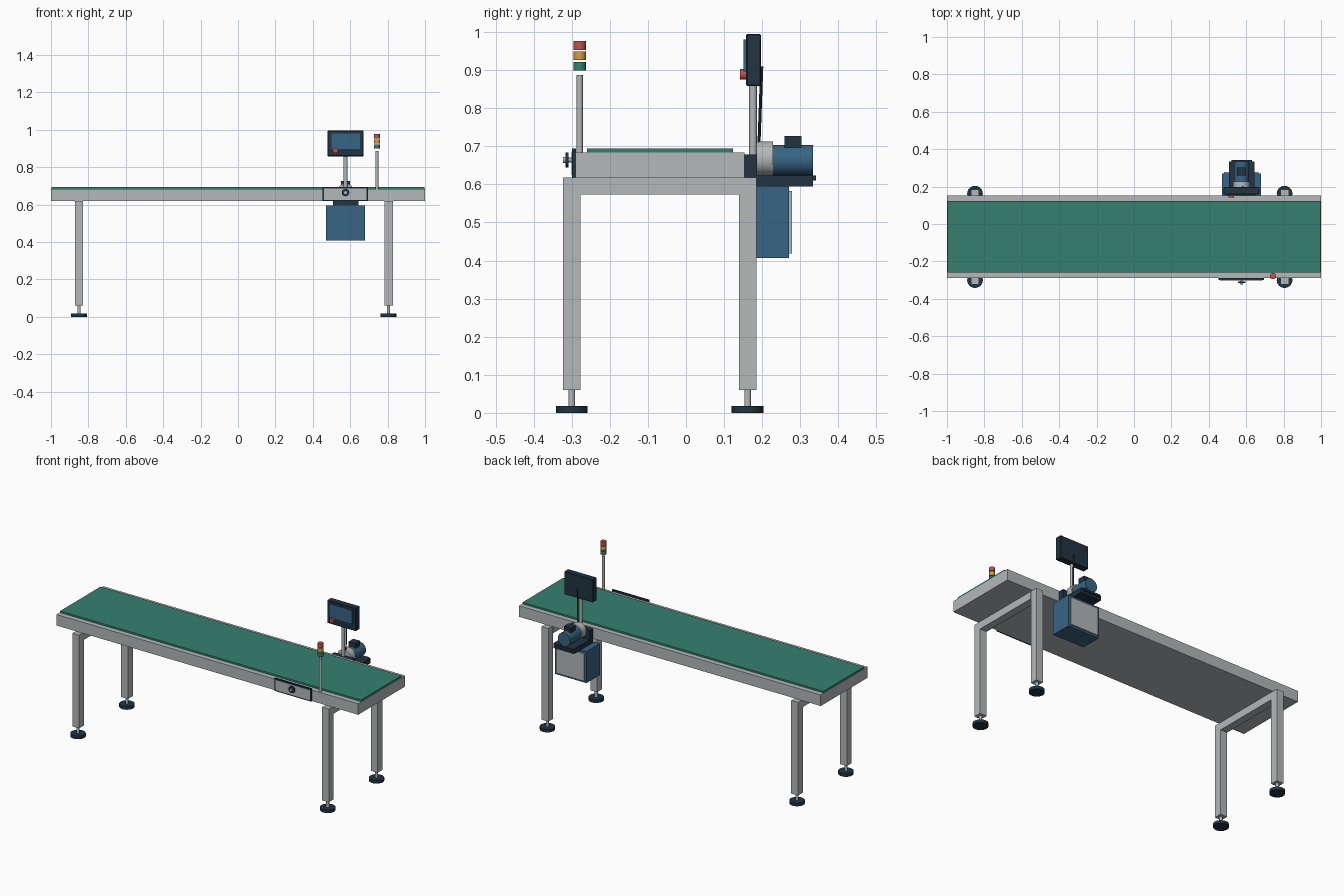
import bpy, math
from mathutils import Vector

if "Cube" in bpy.data.objects:
    bpy.data.objects.remove(bpy.data.objects["Cube"])


def material(name, hexcode):
    def lin(c):
        return c / 12.92 if c <= 0.04045 else ((c + 0.055) / 1.055) ** 2.4
    m = bpy.data.materials.new(name)
    m.diffuse_color = [lin(int(hexcode[i:i + 2], 16) / 255) for i in (0, 2, 4)] + [1]
    m.use_nodes = True
    m.node_tree.nodes["Principled BSDF"].inputs["Base Color"].default_value = m.diffuse_color
    return m


GRAY = material("aluminium gray", "B4B8BA")
GREEN = material("belt green", "35806E")
DARK = material("dark navy", "213341")
BLUE = material("machine blue", "376584")
RED = material("signal red", "C4524A")
AMBER = material("signal amber", "D69C42")


def box(name, x, y, z, mat, bevel=0):
    """Box given by its (min, max) range on each axis."""
    bpy.ops.mesh.primitive_cube_add(size=1, location=[(a + b) / 2 for a, b in (x, y, z)])
    o = bpy.context.object
    o.name = name
    o.scale = [b - a for a, b in (x, y, z)]
    bpy.ops.object.transform_apply(location=False, rotation=False, scale=True)
    if bevel:
        m = o.modifiers.new("edge", "BEVEL")
        m.width, m.segments = bevel, 1
    o.data.materials.append(mat)
    return o


def rod(name, a, b, r, mat, sides=24):
    """Cylinder running from point a to point b."""
    a, b = Vector(a), Vector(b)
    d = b - a
    bpy.ops.mesh.primitive_cylinder_add(vertices=sides, radius=r, depth=d.length,
                                        location=(a + b) / 2)
    o = bpy.context.object
    o.name = name
    o.rotation_euler = d.to_track_quat('Z', 'Y').to_euler()
    o.data.materials.append(mat)
    bpy.ops.object.shade_smooth_by_angle(angle=math.radians(35))
    return o


# Conveyor bed and belt
box("conveyor_frame", (-1, 1), (-0.29, 0.153), (0.618, 0.684), GRAY)
box("conveyor_belt", (-0.997, 0.997), (-0.26, 0.123), (0.68, 0.694), GREEN)

# Leg portals with levelling feet
for side, x in (("left", -0.85), ("right", 0.805)):
    lx = (x - 0.0225, x + 0.0225)
    box(side + "_cross_bar", lx, (-0.278, 0.139), (0.573, 0.618), GRAY)
    for end, y in (("front", -0.30), ("back", 0.162)):
        tag = f"{side}_{end}_"
        box(tag + "leg", lx, (y - 0.0225, y + 0.0235), (0.06, 0.618), GRAY)
        rod(tag + "foot_stem", (x, y, 0.015), (x, y, 0.062), 0.009, GRAY, 16)
        rod(tag + "foot_pad", (x, y, 0), (x, y, 0.018), 0.042, DARK, 24)

# Front switch panel with rotary knob
box("switch_panel_back", (0.452, 0.694), (-0.299, -0.289), (0.618, 0.694), DARK)
box("switch_panel_plate", (0.459, 0.687), (-0.301, -0.298), (0.625, 0.686), GRAY)
rod("knob_shaft", (0.575, -0.30, 0.664), (0.575, -0.31, 0.664), 0.006, GRAY, 16)
rod("knob_disc", (0.575, -0.308, 0.664), (0.575, -0.316, 0.664), 0.02, DARK)
rod("knob_cap", (0.575, -0.315, 0.664), (0.575, -0.323, 0.664), 0.008, GRAY, 16)

# Signal tower
tx, ty = 0.743, -0.279
rod("signal_pole", (tx, ty, 0.68), (tx, ty, 0.887), 0.008, GRAY, 16)
for name, z0, z1, mat in (("green", 0.899, 0.921, GREEN), ("amber", 0.926, 0.949, AMBER),
                          ("red", 0.953, 0.976, RED)):
    rod(name + "_signal", (tx, ty, z0), (tx, ty, z1), 0.0165, mat)

# Operator screen on its post
cx = 0.575
rod("screen_post", (cx, 0.176, 0.675), (cx, 0.176, 0.87), 0.010, GRAY, 16)
box("screen_housing", (0.479, 0.671), (0.158, 0.197), (0.858, 0.995), DARK, 0.003)
box("screen_glass", (0.499, 0.651), (0.151, 0.159), (0.897, 0.98), BLUE)
rod("stop_button", (0.52, 0.16, 0.889), (0.52, 0.142, 0.889), 0.014, RED)
rod("screen_cable", (cx + 0.006, 0.199, 0.91), (cx + 0.006, 0.191, 0.69), 0.004, DARK, 8)

# Drive bracket and motor
box("motor_bracket", (0.508, 0.645), (0.15, 0.187), (0.618, 0.679), DARK)
box("motor_base", (0.508, 0.645), (0.153, 0.334), (0.595, 0.624), DARK)
box("motor_base_lip", (0.52, 0.63), (0.33, 0.342), (0.610, 0.623), DARK)
rod("motor_flange", (cx, 0.185, 0.668), (cx, 0.228, 0.668), 0.045, GRAY, 32)
rod("motor_body", (cx, 0.226, 0.664), (cx, 0.334, 0.664), 0.04, BLUE, 32)
box("motor_terminal_box", (0.552, 0.598), (0.258, 0.303), (0.69, 0.727), DARK)

# Control cabinet
box("control_cabinet", (0.47, 0.678), (0.145, 0.271), (0.407, 0.596), BLUE)
box("cabinet_door", (0.482, 0.666), (0.268, 0.278), (0.418, 0.582), GRAY)
